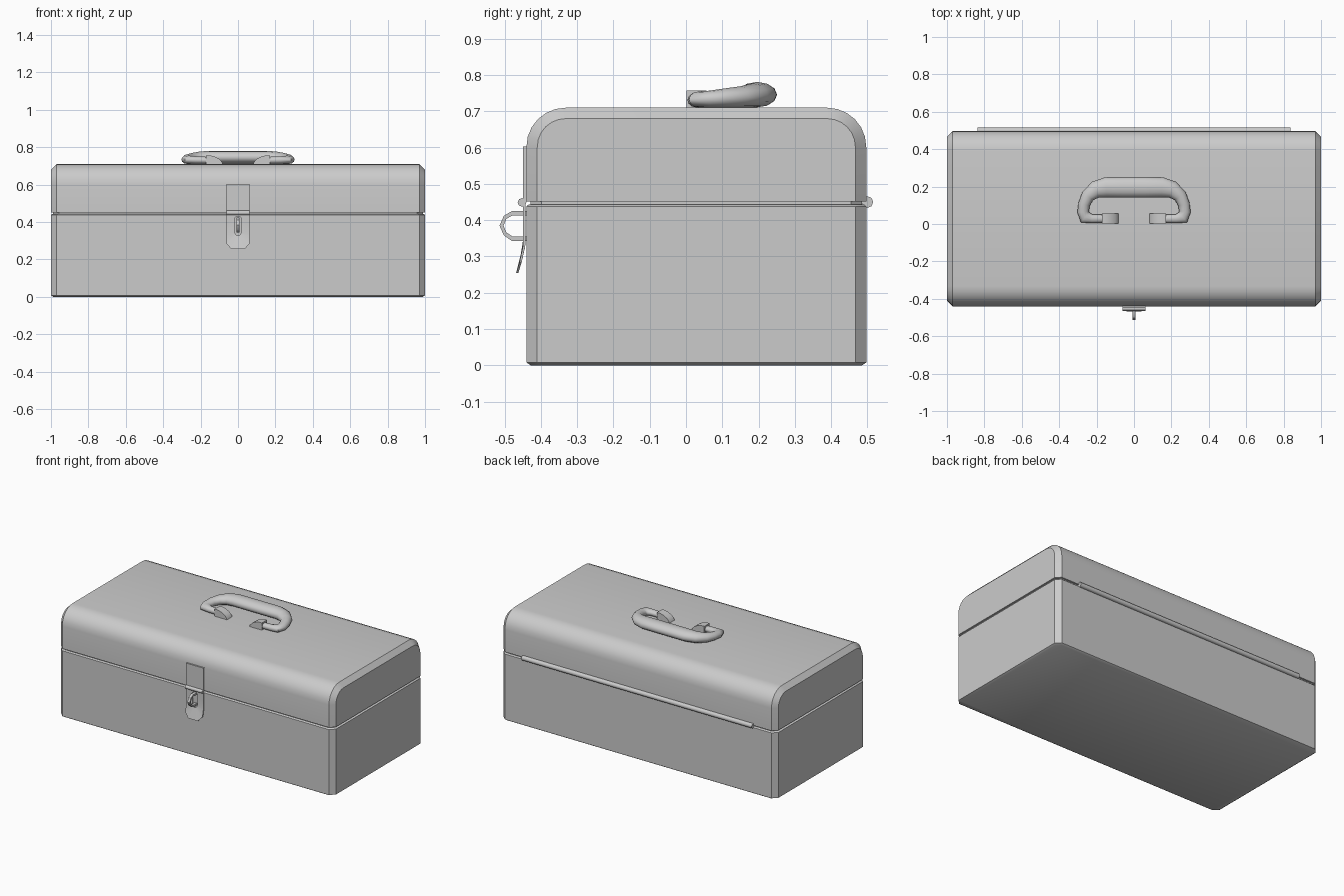
import bpy, bmesh, math
from mathutils import Vector

if "Cube" in bpy.data.objects:
    bpy.data.objects.remove(bpy.data.objects["Cube"])


def finish(bm, name, angle=35):
    bmesh.ops.recalc_face_normals(bm, faces=bm.faces)
    me = bpy.data.meshes.new(name)
    bm.to_mesh(me)
    bm.free()
    ob = bpy.data.objects.new(name, me)
    bpy.context.collection.objects.link(ob)
    bpy.ops.object.select_all(action='DESELECT')
    ob.select_set(True)
    bpy.context.view_layer.objects.active = ob
    bpy.ops.object.shade_smooth_by_angle(angle=math.radians(angle))
    return ob


def loft(name, rings, angle=35, closed=False):
    """Skin a list of equal-length point rings, capping the ends unless closed."""
    bm = bmesh.new()
    rows = [[bm.verts.new(p) for p in r] for r in rings]
    n = len(rows[0])
    pairs = list(zip(rows, rows[1:])) + ([(rows[-1], rows[0])] if closed else [])
    for a, b in pairs:
        for i in range(n):
            j = (i + 1) % n
            bm.faces.new((a[i], a[j], b[j], b[i]))
    if not closed:
        bm.faces.new(rows[0])
        bm.faces.new(rows[-1])
    return finish(bm, name, angle)


F, B = -0.44, 0.497  # front and back planes


def plan(z, inset=0.0, c=0.03):
    x, f, b = 1 - inset, F + inset, B - inset
    return [(-x, f + c, z), (-x + c, f, z), (x - c, f, z), (x, f + c, z),
            (x, b - c, z), (x - c, b, z), (-x + c, b, z), (-x, b - c, z)]


# Lower box, with a small bottom chamfer and top rim
loft("box_body", [plan(0, .012), plan(.008), plan(.438), plan(.443, .006)])
# Recessed seam between box and lid
loft("seam_core", [plan(.42, .012), plan(.48, .012)])


# Domed lid, chamfered at both ends
def lid_ring(x, d):
    pts = [(F + d, .452), (F + d, .60)]
    r = .108
    arc = [math.radians(a) for a in (15, 30, 45, 60, 75)]
    pts += [(F + r - (r - d) * math.cos(a), .602 + (r - d) * math.sin(a)) for a in arc]
    pts += [(F + r, .71 - d), (B - r, .71 - d)]
    pts += [(B - r + (r - d) * math.cos(a), .602 + (r - d) * math.sin(a)) for a in reversed(arc)]
    pts += [(B - d, .60), (B - d, .452)]
    return [(x, y, z) for y, z in pts]


loft("lid", [lid_ring(-1, .03), lid_ring(-.97, 0), lid_ring(.97, 0), lid_ring(1, .03)])


# Hinge rods along x
def rod(name, half, y, z, r):
    ring = [(r * math.cos(math.tau * i / 8), r * math.sin(math.tau * i / 8)) for i in range(8)]
    loft(name, [[(x, y + a, z + b) for a, b in ring] for x in (-half, half)], 50)


rod("rear_hinge", .838, .5, .45, .016)
rod("hasp_hinge", .0625, -.452, .449, .012)


def prism(name, pts, lo, hi, axis):
    """Extrude a 2D outline along x or y."""
    put = (lambda p, t: (t, p[0], p[1])) if axis == 'x' else (lambda p, t: (p[0], t, p[1]))
    return loft(name, [[put(p, t) for p in pts] for t in (lo, hi)])


# Upper hasp plate
prism("hasp_plate", [(-.0625, .45), (.0625, .45), (.0625, .603), (-.0625, .603)], -.449, -.438, 'y')


# Swinging hasp flap: slotted and bent outward at the bottom
def flap_y(z):
    return -.449 - .019 * max(0, (.33 - z) / .075) ** 1.3


outer = [(.0625, .443), (.0625, .385), (.0625, .33), (.0625, .285), (.035, .255)]
inner = [(.010, .43), (.018, .42), (.018, .345), (.010, .332), (.004, .328)]
outer += [(-x, z) for x, z in reversed(outer)]
inner += [(-x, z) for x, z in reversed(inner)]
loft("hasp_flap", [[(x, flap_y(z) + t, z) for x, z in ring]
                   for ring, t in ((outer, 0), (inner, 0), (inner, .006), (outer, .006))],
     closed=True)

# Staple loop through the flap
path = [(-.438, .425), (-.48, .425), (-.502, .412), (-.514, .385),
        (-.502, .358), (-.48, .343), (-.438, .343)]
hole = [(-.438, .413), (-.478, .413), (-.495, .404), (-.503, .385),
        (-.495, .366), (-.478, .355), (-.438, .355)]
prism("staple", path + hole[::-1], -.009, .009, 'x')

# Handle brackets: quarter-round tabs
for s, side in ((-1, "left"), (1, "right")):
    tab = [(.172, .705), (.172, .757), (.15, .757), (.125, .75), (.1, .737), (.085, .72), (.08, .705)]
    prof = [(s * x, z) for x, z in tab]
    prism("handle_bracket_" + side, prof, .002, .056, 'y')

# Carry handle: (x, y, half width, half height), mirrored
half = [(.12, .027, .02, .018), (.225, .028, .024, .02), (.262, .036, .035, .022),
        (.272, .065, .031, .023), (.267, .105, .031, .026), (.247, .15, .036, .029),
        (.205, .184, .046, .033), (.15, .196, .054, .035), (.06, .196, .055, .035)]
stations = [(-x, y, w, h) for x, y, w, h in half] + half[::-1]
rings = []
for i, (x, y, w, h) in enumerate(stations):
    a, b = stations[max(i - 1, 0)], stations[min(i + 1, len(stations) - 1)]
    t = Vector((b[0] - a[0], b[1] - a[1])).normalized()
    rings.append([(x - t.y * w * math.cos(q), y + t.x * w * math.cos(q), .711 + h + h * math.sin(q))
                  for q in (math.tau * k / 12 for k in range(12))])
loft("carry_handle", rings, 60)
